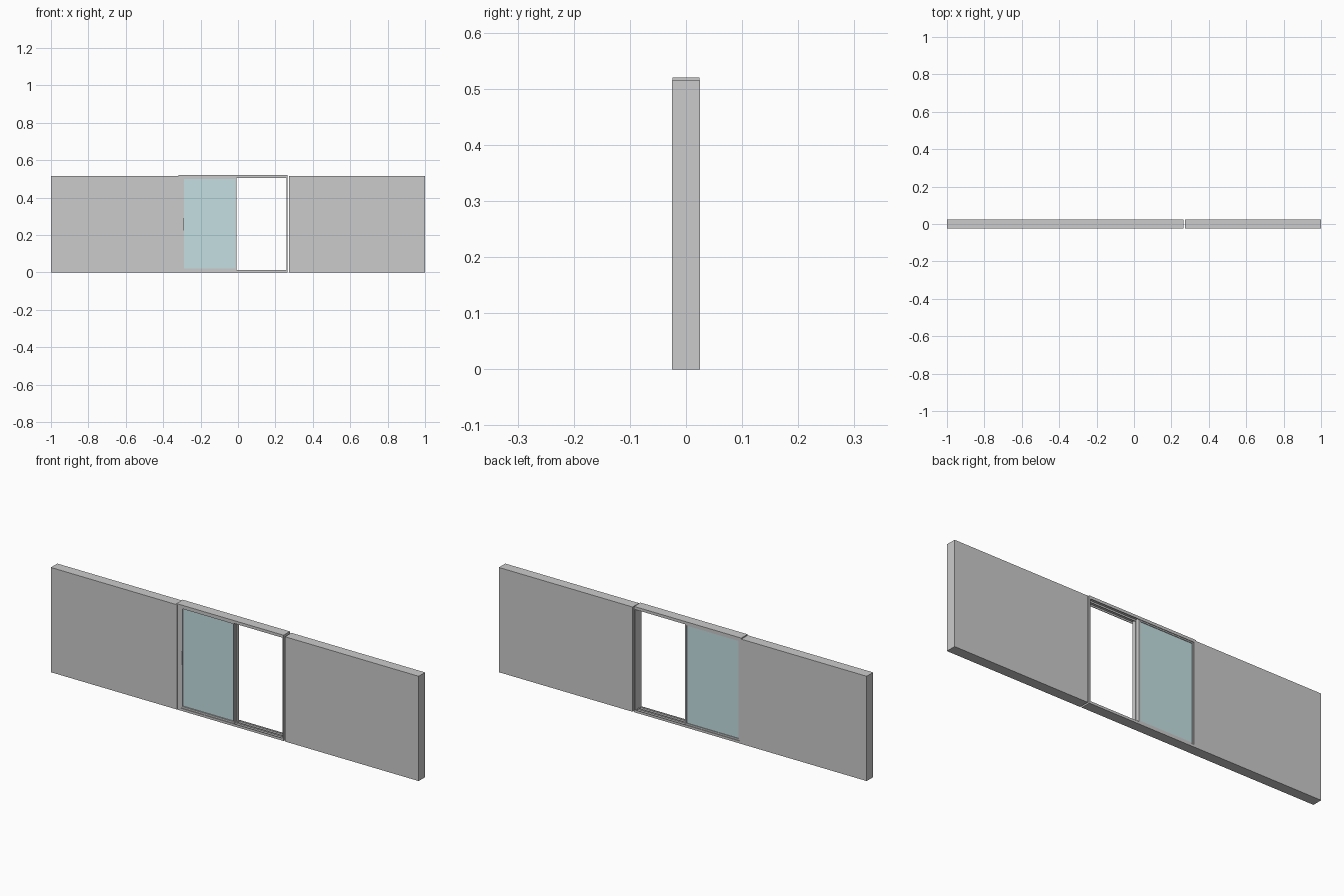
import bpy, bmesh

if "Cube" in bpy.data.objects:
    bpy.data.objects.remove(bpy.data.objects["Cube"])

glass_mat = bpy.data.materials.new("tinted_glass")
glass_mat.diffuse_color = (0.55, 0.74, 0.76, 1)
glass_mat.use_nodes = True
glass_mat.node_tree.nodes["Principled BSDF"].inputs["Base Color"].default_value = glass_mat.diffuse_color


def boxes(name, spans, mat=None):
    """One object from boxes given as ((x0, x1), (y0, y1), (z0, z1))."""
    bm = bmesh.new()
    for span in spans:
        verts = bmesh.ops.create_cube(bm, size=1)["verts"]
        for v in verts:
            v.co = [s[0] if c < 0 else s[1] for c, s in zip(v.co, span)]
    me = bpy.data.meshes.new(name)
    bm.to_mesh(me)
    bm.free()
    ob = bpy.data.objects.new(name, me)
    bpy.context.collection.objects.link(ob)
    if mat:
        me.materials.append(mat)
    return ob


def ring(x, y, z, w, h):
    """Four bars of a rectangular frame: stile width w, rail height h."""
    return [((x[0], x[0] + w), y, z), ((x[1] - w, x[1]), y, z),
            ((x[0] + w, x[1] - w), y, (z[0], z[0] + h)),
            ((x[0] + w, x[1] - w), y, (z[1] - h, z[1]))]


D = 0.025                      # half wall depth
L, R, TOP = -0.313, 0.265, 0.52  # window frame limits

# Walls on both sides of the opening
boxes("left_wall", [((-1, L), (-D, D), (0, 0.515))])
boxes("right_wall", [((0.273, 1), (-D, D), (0, 0.515))])

# Outer window frame
full = (-0.0245, 0.0245)
boxes("head", [((L - 0.005, R), full, (0.514, TOP))])
boxes("sill", [((L, R), full, (0, 0.006))])
boxes("right_jamb", [((R - 0.006, R), full, (0.006, 0.514))])
boxes("left_jamb", [((L, L + 0.006), full, (0.006, 0.514))])

# Sliding tracks in the head and sill: front lip, centre rib, back lip
for name, z in (("sill_tracks", (0.006, 0.012)), ("head_tracks", (0.506, 0.514))):
    boxes(name, [((L + 0.006, R - 0.006), (y - 0.0015, y + 0.0015), z)
                 for y in (-0.023, 0, 0.023)])

# Raised edge strip covering the left jamb
boxes("jamb_strip", [((L + 0.006, -0.297), (-0.024, -0.021), (0.012, 0.507))])

# Fixed and sliding sashes stacked on the left side, with their panes
for name, x, y, yg, w in (
        ("sliding_sash", (-0.305, -0.009), (-0.020, -0.002), -0.012, (0.017, 0.005)),
        ("fixed_sash", (-0.307, -0.009), (0.002, 0.021), 0.016, (0.006, 0.008))):
    bars = ring(x, y, (0.007, 0.513), w[1], 0.013)
    bars[0] = ((x[0], x[0] + w[0]), y, (0.007, 0.513))
    boxes(name, bars)
    boxes(name.replace("sash", "pane"),
          [((x[0] + w[0], x[1] - w[1]), (yg - 0.002, yg + 0.002), (0.02, 0.5))],
          glass_mat)

# Pull handle on the sliding sash
boxes("handle", [((-0.292, -0.288), (-0.0235, -0.019), (0.225, 0.29))])
